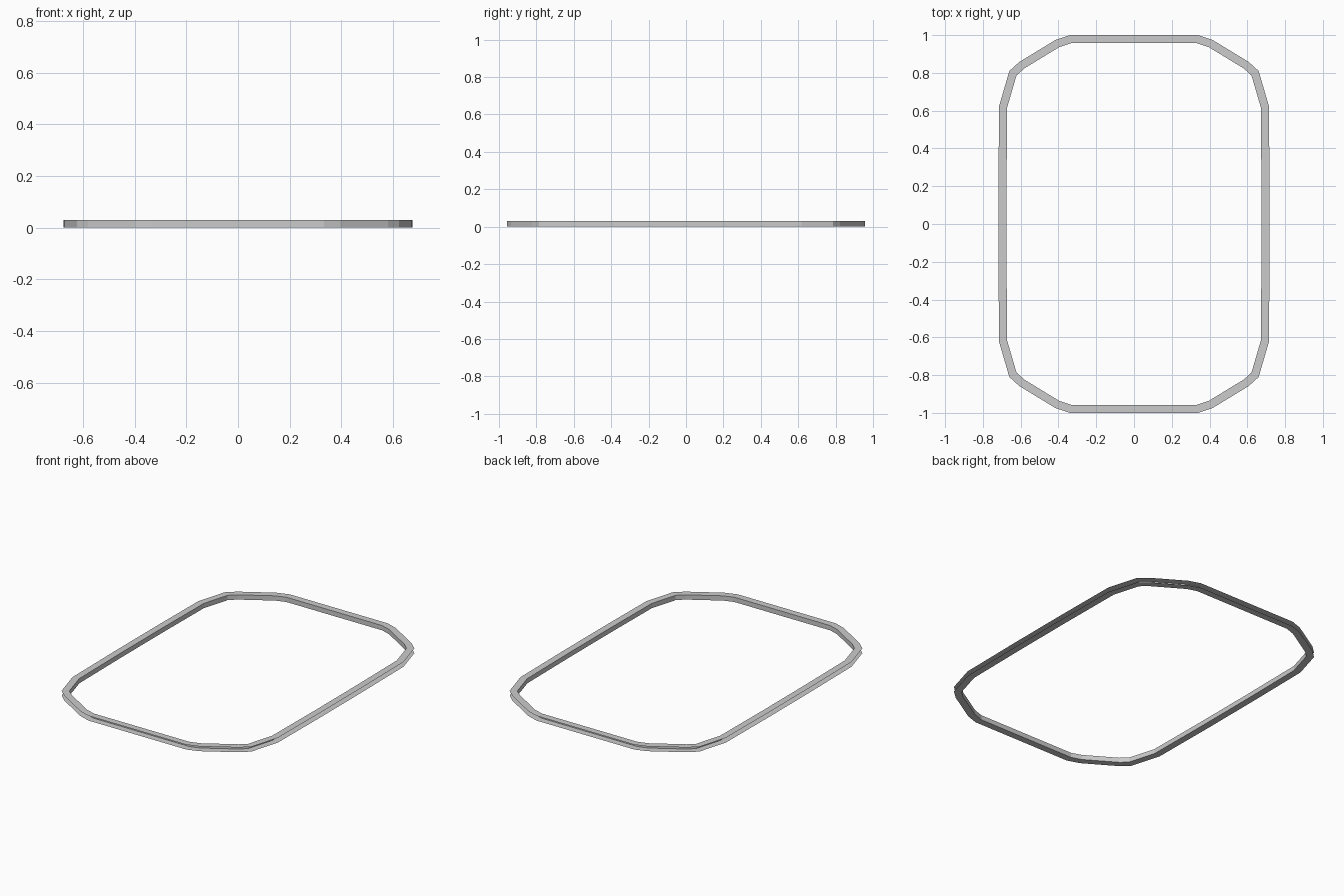
import bpy, bmesh
from mathutils import Vector

if "Cube" in bpy.data.objects:
    bpy.data.objects.remove(bpy.data.objects["Cube"])

HEIGHT = 0.03
WIDTH = 0.043

# Outer outline, one quadrant, counter-clockwise from the right side
quarter = [(0.718, 0.2), (0.714, 0.625), (0.66, 0.81), (0.607, 0.858), (0.415, 0.975), (0.34, 1.0)]
half = quarter + [(-x, y) for x, y in reversed(quarter)]
outer = [Vector(p) for p in half + [(-x, -y) for x, y in half]]


def inset(points, d):
    """Mitred inward offset of a counter-clockwise loop."""
    result = []
    n = len(points)
    for i, p in enumerate(points):
        a = (p - points[i - 1]).normalized()
        b = (points[(i + 1) % n] - p).normalized()
        na, nb = Vector((-a.y, a.x)), Vector((-b.y, b.x))
        result.append(p + (na + nb) * (d / (1 + na.dot(nb))))
    return result


inner = inset(outer, WIDTH)

# Channel section, open to the outside: bottom flange, inner wall, top flange
bm = bmesh.new()
section = [(outer, 0), (inner, 0), (inner, HEIGHT), (outer, HEIGHT)]
loops = [[bm.verts.new((p.x, p.y, z)) for p in pts] for pts, z in section]
n = len(outer)
for low, high in zip(loops, loops[1:]):
    for i in range(n):
        j = (i + 1) % n
        bm.faces.new((low[i], high[i], high[j], low[j]))

# Bottom flange faces down, wall faces the opening, top flange faces up
for f in bm.faces:
    f.normal_update()
if bm.faces[:][0].normal.z > 0:
    bmesh.ops.reverse_faces(bm, faces=bm.faces[:])

mesh = bpy.data.meshes.new("channel_frame")
bm.to_mesh(mesh)
bm.free()
frame = bpy.data.objects.new("channel_frame", mesh)
bpy.context.collection.objects.link(frame)
